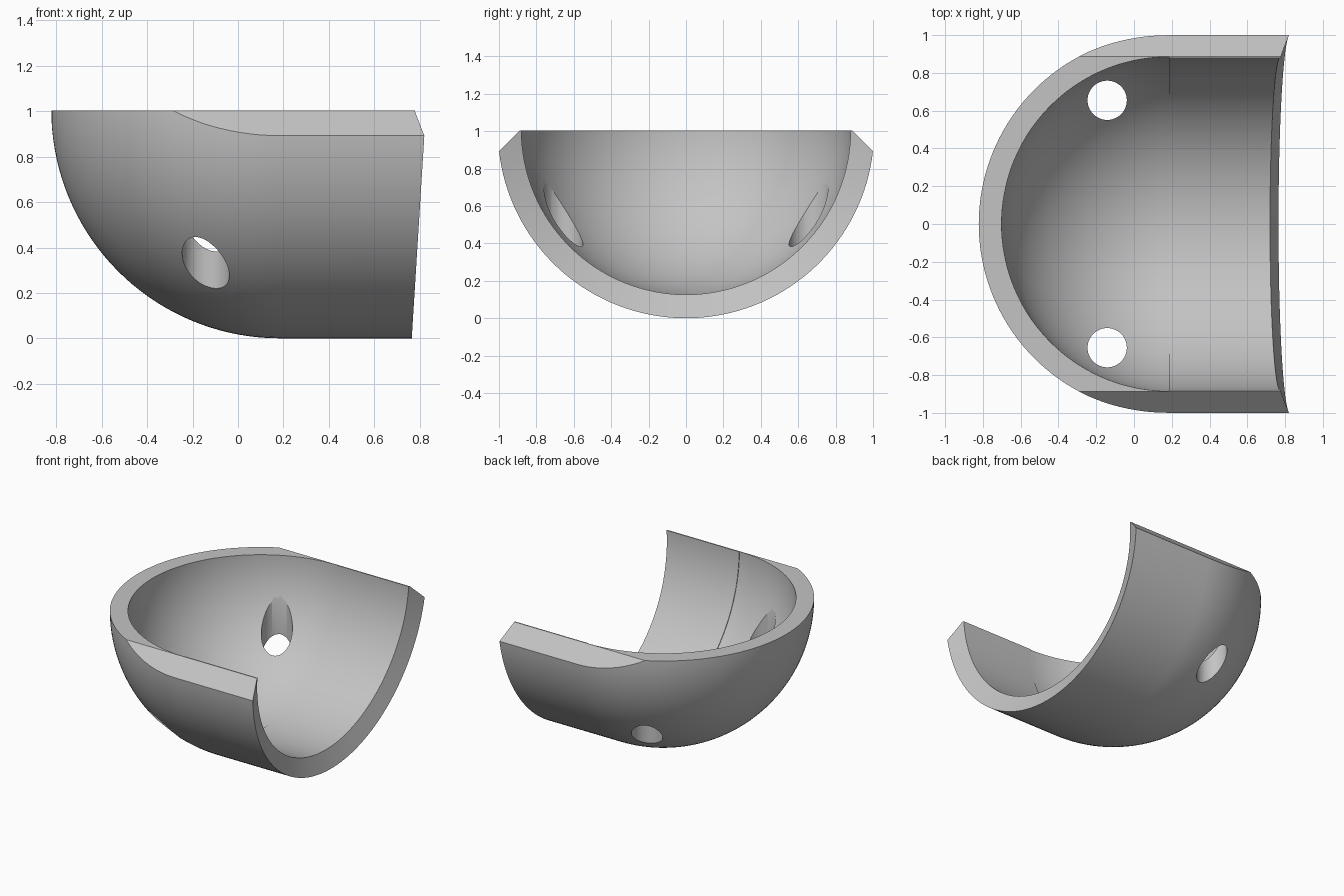
import bpy, bmesh
from math import sin, cos, pi
from mathutils import Vector

cube = bpy.data.objects.get("Cube")
if cube:
    bpy.data.objects.remove(cube, do_unlink=True)

CX, CZ = 0.184, 1.006            # centre of the domed end
R_OUT, R_DOME, R_BORE = 1.006, 0.885, 0.88
SEGMENTS, ARC = 144, 36
TOP, BEVEL = 1.004, 0.888        # rim height, half width of the flat rim

grey = bpy.data.materials.new("light grey")
grey.use_nodes = True
grey.diffuse_color = (0.55, 0.55, 0.55, 1)
grey.node_tree.nodes["Principled BSDF"].inputs["Base Color"].default_value = grey.diffuse_color


def add_object(name, bm):
    bmesh.ops.recalc_face_normals(bm, faces=bm.faces)
    mesh = bpy.data.meshes.new(name)
    bm.to_mesh(mesh)
    bm.free()
    obj = bpy.data.objects.new(name, mesh)
    mesh.materials.append(grey)
    bpy.context.collection.objects.link(obj)
    return obj


def dome(radius):
    """Quarter circle from the tip on the axis out to the full radius."""
    steps = [i / ARC * pi / 2 for i in range(ARC + 1)]
    return [(CX - radius * cos(a), radius * sin(a)) for a in steps]


def end_x(r, z):
    """Slightly leaning, dished open end."""
    return 0.765 + 0.062 * z + 0.42 * (r - R_OUT)


# Shell: each wall is a dome plus a tube, revolved around the x axis
bm = bmesh.new()


def revolve(profile, rim):
    tip = bm.verts.new((profile[0][0], 0, CZ))
    rings = []
    for x, r in profile[1:] + [(None, rim)]:
        ring = []
        for i in range(SEGMENTS):
            a = (i + 0.5) / SEGMENTS * 2 * pi
            z = CZ + r * sin(a)
            ring.append(bm.verts.new((end_x(r, z) if x is None else x, r * cos(a), z)))
        rings.append(ring)
    for i in range(SEGMENTS):
        bm.faces.new((tip, rings[0][i], rings[0][i - 1]))
    for a, b in zip(rings, rings[1:]):
        bridge(a, b)
    return rings[-1]


def bridge(a, b):
    for i in range(SEGMENTS):
        bm.faces.new((a[i - 1], a[i], b[i], b[i - 1]))


outer_rim = revolve(dome(R_OUT), R_OUT)
inner_rim = revolve(dome(R_DOME) + [(CX, R_BORE)], R_BORE)
bridge(outer_rim, inner_rim)
shell = add_object("domed_half_shell", bm)

# Cutter for the flat rim and its sloping sides
bm = bmesh.new()
side = [(BEVEL, TOP), (BEVEL + 0.4, TOP - 0.4), (BEVEL + 0.4, 2.4)]
outline = side + [(-y, z) for y, z in reversed(side)]
face = bm.faces.new([bm.verts.new((-1.5, y, z)) for y, z in outline])
sweep = bmesh.ops.extrude_face_region(bm, geom=[face])["geom"]
bmesh.ops.translate(bm, vec=Vector((3, 0, 0)),
                    verts=[v for v in sweep if isinstance(v, bmesh.types.BMVert)])
cutters = [add_object("rim_cutter", bm)]

# Cutters for the two upright holes
for name, y in (("front_hole_cutter", -0.655), ("back_hole_cutter", 0.655)):
    bm = bmesh.new()
    bmesh.ops.create_cone(bm, cap_ends=True, segments=48, radius1=0.104, radius2=0.104, depth=1.2)
    bmesh.ops.translate(bm, verts=bm.verts, vec=Vector((-0.142, y, 0.35)))
    cutters.append(add_object(name, bm))

bpy.ops.object.select_all(action='DESELECT')
bpy.context.view_layer.objects.active = shell
shell.select_set(True)
for cutter in cutters:
    cutter.hide_render = True
    cut = shell.modifiers.new(cutter.name, 'BOOLEAN')
    cut.operation = 'DIFFERENCE'
    cut.solver = 'EXACT'
    cut.object = cutter
    bpy.ops.object.modifier_apply(modifier=cut.name)
    bpy.data.objects.remove(cutter, do_unlink=True)

bpy.ops.object.shade_smooth_by_angle(angle=0.5)
